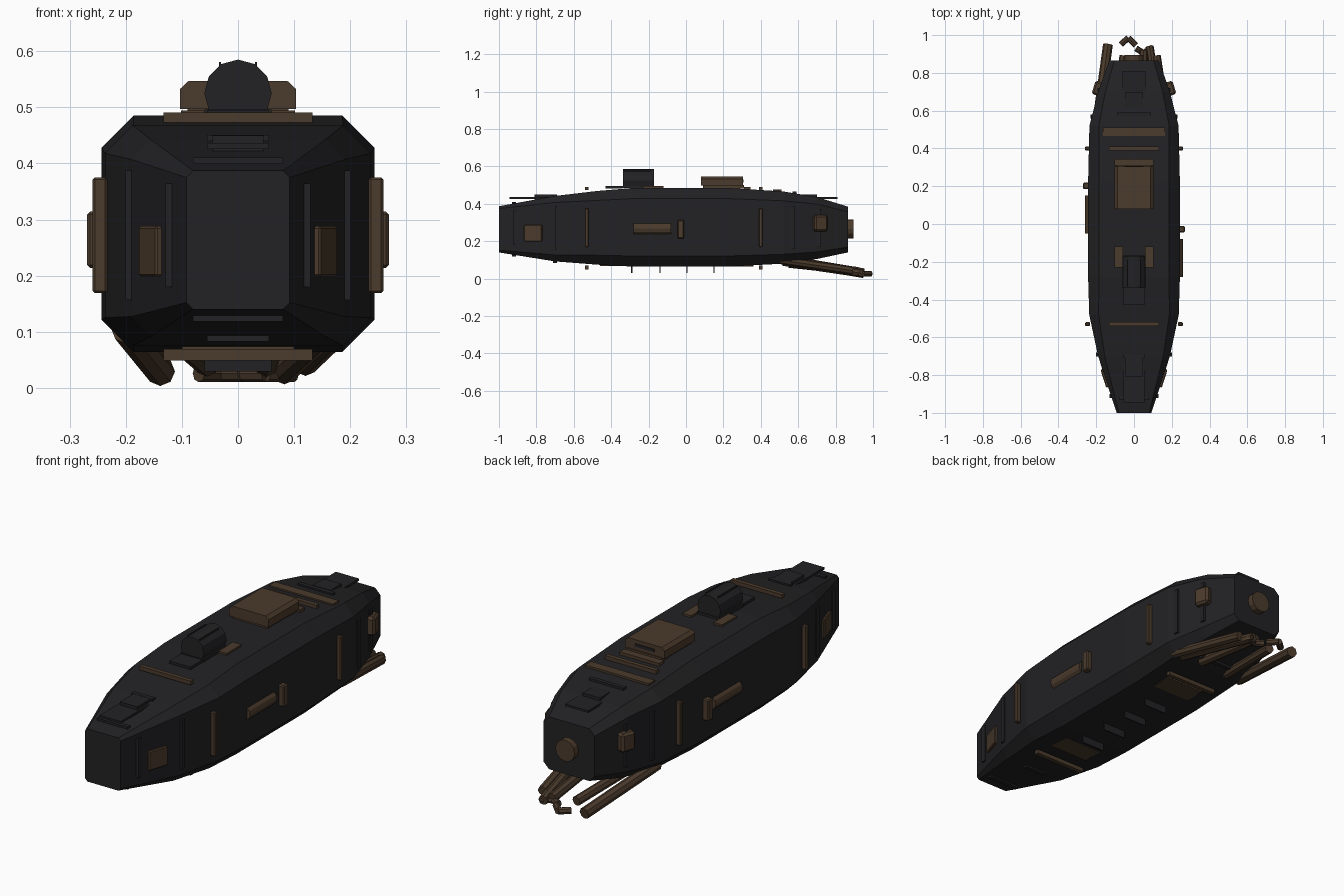
import bpy, bmesh, math
from mathutils import Vector, Matrix

if "Cube" in bpy.data.objects:
    bpy.data.objects.remove(bpy.data.objects["Cube"])


def material(name, rgb):
    m = bpy.data.materials.new(name)
    m.diffuse_color = (*rgb, 1)
    m.use_nodes = True
    m.node_tree.nodes["Principled BSDF"].inputs["Base Color"].default_value = m.diffuse_color
    return m


DARK = material("dark_iron", (0.016, 0.016, 0.018))
BROWN = material("rusty_brown", (0.07, 0.043, 0.025))


def finish(name, bm, mat):
    bmesh.ops.recalc_face_normals(bm, faces=bm.faces)
    me = bpy.data.meshes.new(name)
    bm.to_mesh(me)
    bm.free()
    me.materials.append(mat)
    ob = bpy.data.objects.new(name, me)
    bpy.context.collection.objects.link(ob)
    return ob


def box(name, c, s, mat, bevel=0, rot=0):
    bm = bmesh.new()
    bmesh.ops.create_cube(bm, size=1)
    bmesh.ops.scale(bm, vec=s, verts=bm.verts)
    if bevel:
        bmesh.ops.bevel(bm, geom=bm.edges[:], offset=bevel, segments=1, affect='EDGES')
    ob = finish(name, bm, mat)
    ob.location, ob.rotation_euler.z = c, rot
    return ob


def tube(name, a, b, r, mat, sides=8):
    a, b = Vector(a), Vector(b)
    bm = bmesh.new()
    q = (b - a).to_track_quat('Z', 'Y').to_matrix().to_4x4()
    bmesh.ops.create_cone(bm, cap_ends=True, segments=sides, radius1=r, radius2=r,
                          depth=(b - a).length, matrix=Matrix.Translation((a + b) / 2) @ q)
    return finish(name, bm, mat)


def loft(name, rings, mat):
    bm = bmesh.new()
    vr = [[bm.verts.new(p) for p in r] for r in rings]
    n = len(vr[0])
    for a, b in zip(vr, vr[1:]):
        for i in range(n):
            bm.faces.new((a[i], a[(i + 1) % n], b[(i + 1) % n], b[i]))
    bm.faces.new(vr[0])
    bm.faces.new(vr[-1][::-1])
    return finish(name, bm, mat)


# Hull stations: y, half width, bottom, top, chamfer
STATIONS = [(-1.0, .092, .140, .387, .012), (-.70, .190, .092, .442, .035),
            (-.48, .237, .075, .468, .050), (-.28, .243, .064, .485, .057),
            (.22, .243, .064, .485, .057), (.52, .236, .080, .466, .050),
            (.70, .190, .105, .436, .038), (.865, .132, .140, .385, .028)]


def at(y):
    for a, b in zip(STATIONS, STATIONS[1:]):
        if y <= b[0]:
            t = (y - a[0]) / (b[0] - a[0])
            return [p + (q - p) * t for p, q in zip(a, b)]


def octagon(y, w, z0, z1, c):
    return [(w - c, y, z0), (w, y, z0 + c), (w, y, z1 - c), (w - c, y, z1),
            (c - w, y, z1), (-w, y, z1 - c), (-w, y, z0 + c), (c - w, y, z0)]


loft("hull", [octagon(*s) for s in STATIONS], DARK)

# Brown bands on all four sides
for y in (-.53, .40):
    w = at(y)[1]
    box("top_band", (0, y, .4815), (.266, .02, .018), BROWN)
    box("bottom_band", (0, y, .059), (.266, .02, .02), BROWN)
    for s in (-1, 1):
        box("side_band", (s * .246, y, .272), (.026, .02, .206), BROWN, .004)
box("rear_cross_bar", (0, .488, .468), (.33, .044, .016), BROWN)

# Dark raised seams around the tapered ends
for y, h in ((-.91, .185), (-.69, .23), (.57, .225), (.71, .2)):
    for s in (-1, 1):
        box("side_seam", (s * at(y)[1], y, .272), (.016, .022, h), DARK)
for y, w in ((-.92, .16), (-.70, .11), (.58, .18)):
    _, _, z0, z1, _ = at(y)
    box("top_seam", (0, y, z1 + .003), (w, .02, .012), DARK)
    box("bottom_seam", (0, y, z0 - .003), (w, .02, .012), DARK)

# Deck plates overhanging each end
box("front_deck_plate", (0, -.825, .431), (.11, .24, .010), DARK)
box("rear_deck_plate", (0, .705, .431), (.12, .21, .010), DARK)
box("front_deck_riser", (0, -.76, .425), (.09, .1, .05), DARK)
box("rear_deck_riser", (0, .66, .425), (.09, .08, .05), DARK)

# Turret: half-round housing with straight lower walls
arc = [(.06 * math.cos(math.radians(a)), .525 + .06 * math.sin(math.radians(a)))
       for a in range(-30, 211, 30)]
loft("turret", [[(x, y, z) for x, z in arc] for y in (-.338, -.17)], DARK)
box("turret_front_plate", (0, -.385, .488), (.11, .09, .012), DARK)
box("turret_base", (0, -.255, .49), (.12, .175, .012), DARK)
for s in (-1, 1):
    box("turret_rail", (s * .032, -.26, .576), (.004, .14, .01), DARK)
    box("turret_side_pad", (s * .08, -.175, .488), (.044, .11, .012), BROWN)

# Top hatch with chamfered lid
prof = [(-.103, .497), (.103, .497), (.103, .533), (.088, .547), (-.088, .547), (-.103, .533)]
loft("hatch_lid", [[(x, y, z) for x, z in prof] for y in (.08, .305)], BROWN)
box("hatch_base", (0, .2, .491), (.18, .22, .018), BROWN)
box("hatch_rear_step", (0, .327, .484), (.206, .035, .014), BROWN)
box("hatch_slot", (0, .305, .522), (.1, .006, .014), DARK)

# Side canisters with end blocks, point-symmetric between the sides
for s, y in ((1, -.18), (-1, .05)):
    tube("side_canister", (s * .226, y - .1, .267), (s * .226, y + .1, .267), .033, BROWN, 12)
    box("canister_block", (s * .25, y + .152, .264), (.038, .035, .1), BROWN, .005)

# Corner boxes following the taper
for s in (-1, 1):
    box("front_corner_box", (s * .15, -.815, .243), (.026, .1, .09), BROWN, .004, -s * .31)
    box("rear_corner_box", (s * .19, .717, .296), (.05, .074, .088), BROWN, .01, s * .30)

# Rear port
tube("rear_port", (0, .85, .265), (0, .895, .265), .05, BROWN, 12)

# Belly fins and patches
for y in (-.29, -.14, .005, .15):
    box("belly_fin", (0, y, .05), (.12, .006, .042), DARK)
for y in (-.41, .31):
    box("belly_patch", (0, y, at(y)[2]), (.2, .1, .006), BROWN)

# Exhaust pipes under the tail
PIPES = [((-.20, .50, .105), (-.138, .95, .029)), ((.18, .50, .1), (.12, .89, .043)),
         ((.15, .52, .09), (.082, .94, .028)), ((.06, .55, .08), (.05, .92, .04)),
         ((-.11, .52, .09), (-.055, .89, .042))]
for a, b in PIPES:
    tube("exhaust_pipe", a, b, .022 if a[0] > -.15 else .026, BROWN)
ELBOWS = [[(-.07, .95), (-.03, .986), (.01, .945)], [(.01, .93), (.05, .905), (.1, .935)]]
for path in ELBOWS:
    for a, b in zip(path, path[1:]):
        tube("pipe_elbow", (*a, .026), (*b, .026), .016, BROWN)
